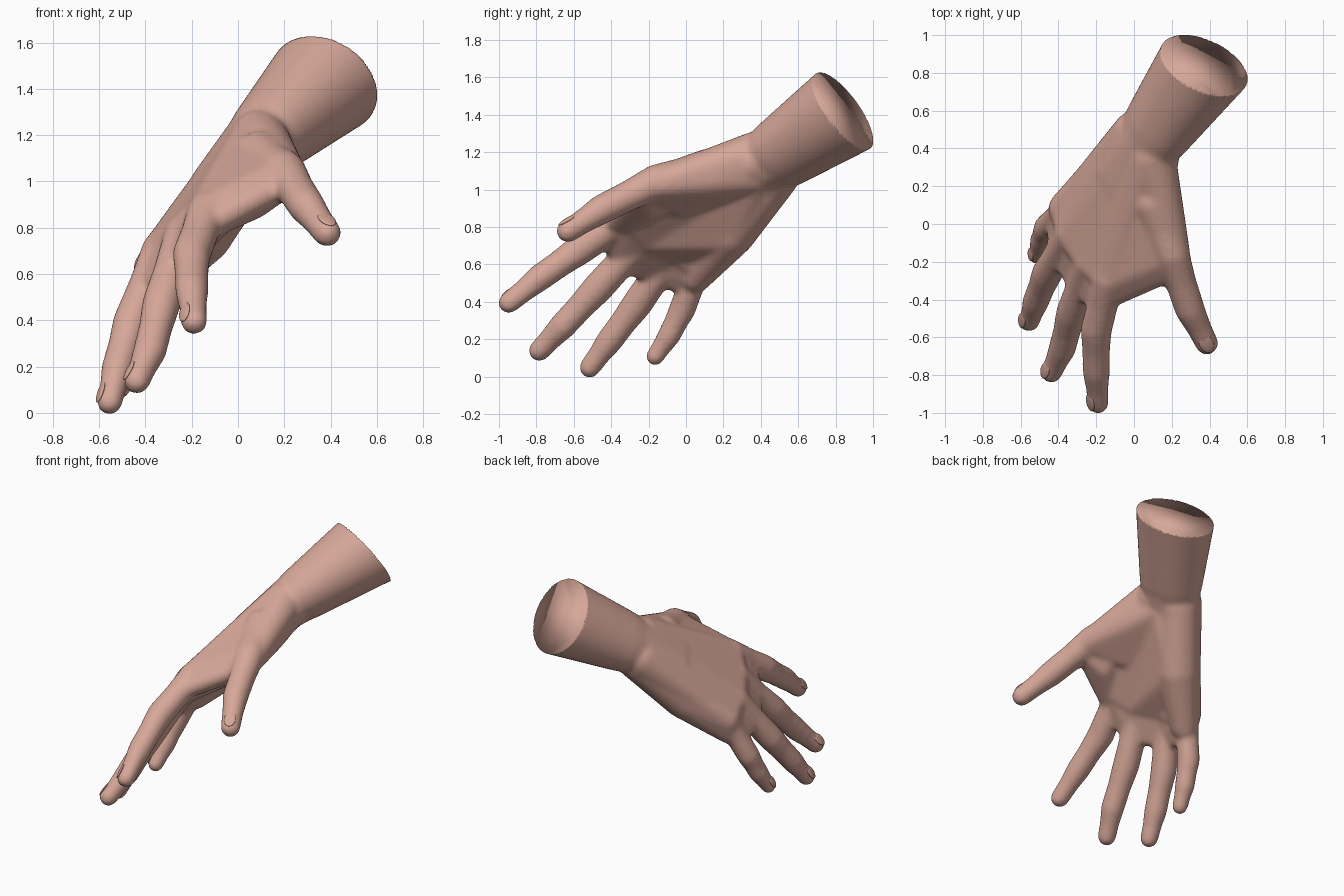
import bpy, bmesh, math
from mathutils import Vector, Matrix

if "Cube" in bpy.data.objects:
    bpy.data.objects.remove(bpy.data.objects["Cube"])

skin = bpy.data.materials.new("warm skin")
skin.use_nodes = True
COLOR = (0.68, 0.39, 0.32, 1)
skin.diffuse_color = COLOR
skin.node_tree.nodes["Principled BSDF"].inputs["Base Color"].default_value = COLOR

# Hand axes: along the forearm, across the palm, and out of the palm
wrist = Vector((0.06, 0.42, 1.13))
cap = Vector((0.37, 0.84, 1.42))
cap_normal = Vector((0.35, 0.76, 0.54)).normalized()
along = (cap - wrist).normalized()


def square(v, axis):
    """Unit vector nearest to v at a right angle to axis."""
    return (v - axis * v.dot(axis)).normalized()


across = square(Vector((0.46, -0.74, 0.5)), along)
palmar = along.cross(across)

ball = bmesh.new()
bmesh.ops.create_icosphere(ball, subdivisions=3, radius=1)
BALL = [v.co.copy() for v in ball.verts]
ball.free()

body = bmesh.new()


def hull(points):
    verts = [body.verts.new(p) for p in points]
    bmesh.ops.convex_hull(body, input=verts)
    bmesh.ops.delete(body, geom=[v for v in verts if not v.link_faces], context='VERTS')


def blend(*balls, extra=()):
    """Wrap a skin around a group of (centre, radius) balls and extra points."""
    hull([Vector(c) + p * r for c, r in balls for p in BALL] + list(extra))


def ring(centre, a, b, normal=along, n=48):
    u = square(across, normal)
    w = normal.cross(u)
    return [centre + u * a * math.cos(t) + w * b * math.sin(t)
            for t in (2 * math.pi * i / n for i in range(n))]


def chain(joints, radii):
    """Tapered digit with slightly slimmer middles between the joints."""
    for (p, q), (r, s) in zip(zip(joints, joints[1:]), zip(radii, radii[1:])):
        mid = (p.lerp(q, 0.5), (r + s) * 0.47)
        blend((p, r), mid)
        blend(mid, (q, s))


# Each digit: knuckle, middle joint, end joint, tip
fingers = {
    "index": [(-.13, -.29, .87), (-.20, -.56, .685), (-.20, -.78, .53), (-.19, -.947, .395)],
    "middle": [(-.23, -.20, .77), (-.33, -.47, .475), (-.38, -.66, .27), (-.437, -.785, .138)],
    "ring": [(-.33, -.05, .70), (-.46, -.26, .39), (-.52, -.41, .19), (-.555, -.515, .048)],
    "little": [(-.36, .08, .62), (-.46, -.02, .36), (-.49, -.09, .22), (-.512, -.165, .108)],
}
fingers = {k: [Vector(p) for p in v] for k, v in fingers.items()}
RADII = [.09, .084, .073, .058]
SIZE = {"index": 1, "middle": 1, "ring": .98, "little": .86}
for name, joints in fingers.items():
    chain(joints, [r * SIZE[name] for r in RADII])

# Forearm and wrist
slim = ring(wrist + along * 0.13, .205, .175)
hull(ring(cap + along * 0.1, .26, .26, cap_normal) + slim)
hull(slim + ring(wrist - along * 0.12, .165, .12))

# Palm plates between neighbouring knuckles, with webs toward the fingers
rows = list(fingers.values())
carpals = [wrist + across * s - palmar * .01 for s in (.08, .03, -.03, -.08)]
pad = palmar * .045
for i in range(3):
    a, b = rows[i], rows[i + 1]
    blend((carpals[i], .13), (carpals[i + 1], .13), (a[0], .085), (b[0], .085))
    blend((carpals[i] + pad, .12), (carpals[i + 1] + pad, .12),
          (a[0] + pad, .08), (b[0] + pad, .08))
    blend((a[0] + pad, .07), (b[0] + pad, .07), (a[0], .07), (b[0], .07),
          (a[0].lerp(a[1], .52), .055), (b[0].lerp(b[1], .52), .055))

# Back of the wrist easing into the hand
blend((carpals[1].lerp(rows[1][0], .35), .12), (carpals[2].lerp(rows[2][0], .35), .12),
      extra=ring(wrist + along * .13, .15, .17))

# Heel of the palm on the little finger side
little = rows[3]
heel = little[0].lerp(wrist, .42) + palmar * .06 - across * .03
blend((carpals[3] + palmar * .03, .13), (heel, .135),
      (little[0], .095), (little[0].lerp(little[1], .25) + palmar * .03, .085))
blend((heel, .13), (carpals[1] + pad, .12), (rows[2][0] + pad, .08), (rows[1][0] + pad, .08))

# Thumb, its mound and the web to the index finger
thumb = [Vector(p) for p in ((.10, .12, 1.10), (.20, -.16, 1.04), (.295, -.45, .895), (.385, -.632, .778))]
index = rows[0]
chain(thumb, [.12, .095, .08, .062])
blend((thumb[0] + palmar * .05, .12), (thumb[1] + palmar * .02, .085), (carpals[0], .13),
      (carpals[2] + palmar * .05, .11), (index[0].lerp(carpals[0], .4) + palmar * .06, .1))
blend((thumb[0], .10), (thumb[1], .08), (thumb[1].lerp(thumb[2], .25), .06),
      (index[0], .085), (index[0].lerp(index[1], .4), .06), ((.065, -.20, .915), .08))

# Fuse all the volumes into one smooth surface
mesh = bpy.data.meshes.new("hand")
body.to_mesh(mesh)
body.free()
rough = bpy.data.objects.new("hand_volumes", mesh)
bpy.context.collection.objects.link(rough)
fuse = rough.modifiers.new("fuse", 'REMESH')
fuse.mode = 'VOXEL'
fuse.voxel_size = 0.013
relax = rough.modifiers.new("relax", 'SMOOTH')
relax.factor = 0.5
relax.iterations = 16
graph = bpy.context.evaluated_depsgraph_get()
final = bpy.data.meshes.new_from_object(rough.evaluated_get(graph))
bpy.data.objects.remove(rough)

# Cut the forearm off flat and close it
bm = bmesh.new()
bm.from_mesh(final)
bmesh.ops.bisect_plane(bm, geom=bm.verts[:] + bm.edges[:] + bm.faces[:],
                       plane_co=cap, plane_no=cap_normal, clear_outer=True)
bmesh.ops.remove_doubles(bm, verts=bm.verts[:], dist=0.005)
bmesh.ops.holes_fill(bm, edges=[e for e in bm.edges if e.is_boundary], sides=0)
bmesh.ops.recalc_face_normals(bm, faces=bm.faces[:])
bm.to_mesh(final)
bm.free()


def add_object(name, data):
    data.materials.clear()
    data.materials.append(skin)
    data.shade_smooth()
    bpy.context.collection.objects.link(bpy.data.objects.new(name, data))


add_object("hand", final)


# Finger nails: thin shells on the back of each tip
def nail(name, joints, back, radius):
    way = (joints[3] - joints[2]).normalized()
    up = square(back, way)
    turn = Matrix((way.cross(up), way, up)).transposed().to_4x4()
    size = Matrix.Diagonal((radius * .62, radius * .95, radius * .16, 1))
    place = Matrix.Translation(joints[3] - way * .028 + up * radius * .88)
    shell = bmesh.new()
    bmesh.ops.create_uvsphere(shell, u_segments=20, v_segments=10, radius=1,
                              matrix=place @ turn @ size)
    data = bpy.data.meshes.new(name)
    shell.to_mesh(data)
    shell.free()
    add_object(name, data)


for name, joints in fingers.items():
    nail(name + "_nail", joints, -palmar, RADII[3] * SIZE[name])
nail("thumb_nail", thumb, Vector((.1, -.3, .9)), .06)
